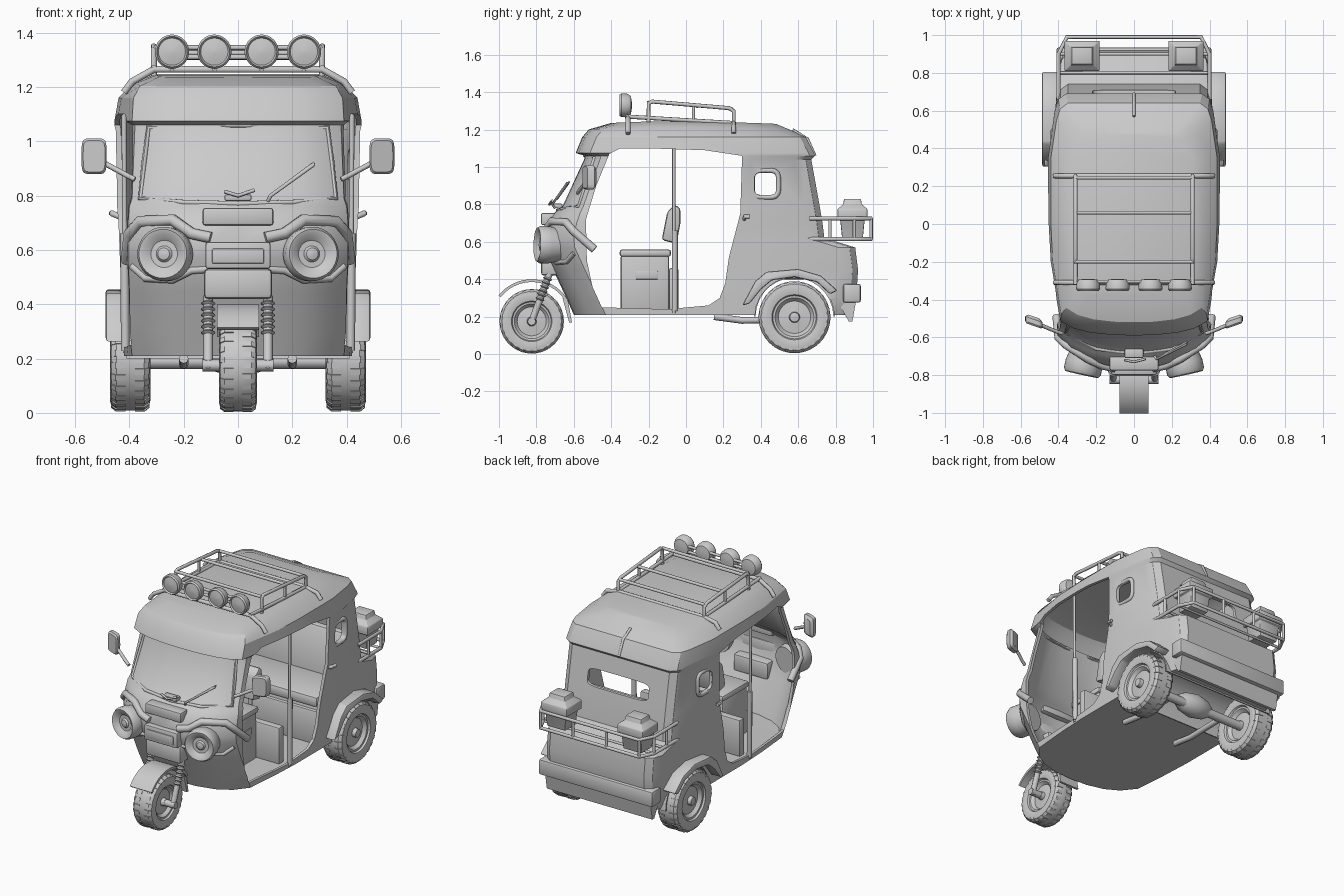
import bpy, bmesh, math
from mathutils import Vector, Matrix

cube = bpy.data.objects.get("Cube")
if cube:
    bpy.data.objects.remove(cube)

grey = bpy.data.materials.new("plain grey")
grey.use_nodes = True
GREY = (0.6, 0.6, 0.6, 1)
grey.diffuse_color = GREY
grey.node_tree.nodes["Principled BSDF"].inputs["Base Color"].default_value = GREY


def activate(ob):
    bpy.ops.object.select_all(action='DESELECT')
    ob.select_set(True)
    bpy.context.view_layer.objects.active = ob


def finish(ob, angle=35):
    activate(ob)
    for m in list(ob.modifiers):
        bpy.ops.object.modifier_apply(modifier=m.name)
    bpy.ops.object.shade_smooth_by_angle(angle=math.radians(angle))
    return ob


def mesh(name, verts, faces, bevel=0, done=True):
    me = bpy.data.meshes.new(name)
    me.from_pydata(verts, [], faces)
    bm = bmesh.new()
    bm.from_mesh(me)
    bmesh.ops.remove_doubles(bm, verts=bm.verts, dist=1e-5)
    bmesh.ops.recalc_face_normals(bm, faces=bm.faces)
    bm.to_mesh(me)
    bm.free()
    me.materials.append(grey)
    ob = bpy.data.objects.new(name, me)
    bpy.context.collection.objects.link(ob)
    if bevel:
        m = ob.modifiers.new("bevel", 'BEVEL')
        m.width, m.segments = bevel, 2
    return finish(ob) if done else ob


def loft(name, rings, bevel=0):
    n = len(rings[0])
    faces = [(k * n + i, k * n + (i + 1) % n, (k + 1) * n + (i + 1) % n, (k + 1) * n + i)
             for k in range(len(rings) - 1) for i in range(n)]
    faces += [tuple(range(n)), tuple(range((len(rings) - 1) * n, len(rings) * n))]
    return mesh(name, [p for r in rings for p in r], faces, bevel)


def rect(c, z, sx, sy):
    return [(c[0] + a * sx / 2, c[1] + b * sy / 2, z) for a, b in ((-1, -1), (1, -1), (1, 1), (-1, 1))]


def box(name, x, y, z, bevel=0.01):
    c, sx, sy = ((x[0] + x[1]) / 2, (y[0] + y[1]) / 2), x[1] - x[0], y[1] - y[0]
    return loft(name, [rect(c, z[0], sx, sy), rect(c, z[1], sx, sy)], bevel)


def prism(name, pts, x0, x1, bevel=0):
    return loft(name, [[(x, y, z) for y, z in pts] for x in (x0, x1)], bevel)


def tube(name, pts, r, cyclic=False):
    cu = bpy.data.curves.new(name, 'CURVE')
    cu.dimensions, cu.bevel_depth, cu.bevel_resolution, cu.use_fill_caps = '3D', r, 2, True
    sp = cu.splines.new('POLY')
    sp.points.add(len(pts) - 1)
    for p, q in zip(sp.points, pts):
        p.co = (*q, 1)
    sp.use_cyclic_u = cyclic
    ob = bpy.data.objects.new(name, cu)
    bpy.context.collection.objects.link(ob)
    cu.materials.append(grey)
    activate(ob)
    bpy.ops.object.convert(target='MESH')
    return finish(bpy.context.object, 50)


def lathe(name, profile, center, axis, steps=32):
    # profile holds (radius, distance along axis)
    rot = Vector((0, 0, 1)).rotation_difference(Vector(axis)).to_matrix()
    rings = [[tuple(Vector(center) + rot @ Vector((r * math.cos(t), r * math.sin(t), h)))
              for t in (2 * math.pi * i / steps for i in range(steps))] for r, h in profile]
    return loft(name, rings)


def arch(name, c, r0, r1, a0, a1, x0, x1, n=14):
    ang = [math.radians(a0 + (a1 - a0) * i / n) for i in range(n + 1)]
    rings = [[(x, c[0] + r * math.cos(a), c[1] + r * math.sin(a))
              for x, r in ((x0, r0), (x1, r0), (x1, r1), (x0, r1))] for a in ang]
    return loft(name, rings)


def rounded(cy, cz, w, h, p=4, n=28):
    pts = []
    for i in range(n):
        c, s = math.cos(2 * math.pi * i / n), math.sin(2 * math.pi * i / n)
        pts.append((cy + math.copysign(w * abs(c) ** (2 / p), c), cz + math.copysign(h * abs(s) ** (2 / p), s)))
    return pts


# Cab levels: z, front y, back y, front / middle / back half width, front roundness
LEVELS = [(.21, -.60, .87, .39, .42, .38, 1), (.30, -.64, .91, .40, .425, .40, 1),
          (.45, -.71, .92, .40, .43, .40, 1), (.57, -.765, .905, .405, .435, .40, 1),
          (.62, -.77, .74, .405, .437, .41, 1), (.70, -.755, .73, .405, .44, .41, 1),
          (.76, -.70, .72, .40, .445, .41, .8), (.79, -.66, .715, .39, .445, .41, .65),
          (1.04, -.545, .67, .38, .45, .41, .5), (1.06, -.54, .69, .38, .455, .42, .5),
          (1.075, -.59, .685, .39, .455, .42, .45), (1.16, -.555, .64, .385, .44, .41, .45),
          (1.215, -.52, .56, .36, .385, .35, .45), (1.245, -.40, .48, .29, .31, .28, .3)]


def half_outline(l):
    z, yf, yb, wf, wm, wb, b = l
    k = wf / .4
    pts = [(0, yf), (.12 * k, yf + .006 * b), (.24 * k, yf + .035 * b), (.33 * k, yf + .085 * b), (wf, yf + .17 * b),
           (wm - .01, -.2), (wm, .0), (wm, .35), (wb, yb - .09), (wb - .02, yb - .03), (wb - .06, yb), (0, yb)]
    drop = .04 if z > 1.2 else 0
    return [(x, y, z - drop * max(0, abs(y + .02) - .15)) for x, y in pts]


def front_y(x, z):
    # depth of the front skin at a given place
    for a, b in zip(LEVELS, LEVELS[1:]):
        if a[0] <= z <= b[0]:
            t = (z - a[0]) / (b[0] - a[0])
            pts = half_outline([p + (q - p) * t for p, q in zip(a, b)])
            for p, q in zip(pts[:5], pts[1:6]):
                if p[0] <= abs(x) <= q[0]:
                    return p[1] + (q[1] - p[1]) * (abs(x) - p[0]) / (q[0] - p[0])
    return -.6


def on_front(x, z, off=0):
    return (x, front_y(x, z) - off, z)


# Cab shell
verts, faces, N = [], [], 22
for l in LEVELS:
    h = half_outline(l)
    verts += h + [(-x, y, z) for x, y, z in h[-2:0:-1]]
for k in range(len(LEVELS) - 1):
    for i in range(N):
        j = (i + 1) % N
        faces.append((k * N + i, k * N + j, k * N + N + j, k * N + N + i))
for o in (0, (len(LEVELS) - 1) * N):
    for i in range(11):
        f = [o + i, o + i + 1, o + (N - i - 1) % N, o + (N - i) % N]
        faces.append(tuple(dict.fromkeys(f)))
cab = mesh("cab_shell", verts, faces, done=False)
sol = cab.modifiers.new("skin", 'SOLIDIFY')
sol.thickness, sol.offset = .02, -1

door = [(-.41, 1.07), (-.48, .9), (-.535, .72), (-.53, .5), (-.5, .36), (-.45, .25), (-.1, .24), (.12, .26),
        (.18, .3), (.21, .38), (.23, .52), (.29, .75), (.3, 1.06), (.1, 1.09), (-.2, 1.1), (-.35, 1.1)]
wheel_hole = [(.58 + .212 * math.cos(a * .2618), .2 + .212 * math.sin(a * .2618)) for a in range(24)]
cutters = [prism("door_cutter", door, -1, 1), prism("porthole_cutter", rounded(.425, .91, .06, .062), -1, 1),
           prism("wheel_cutter", wheel_hole, -1, 1),
           loft("rear_window_cutter", [[(x, y, z) for x, z in rounded(0, .88, .22, .055, 6)] for y in (.5, 1)])]
for c in cutters:
    m = cab.modifiers.new("cut", 'BOOLEAN')
    m.object, m.solver = c, 'EXACT'
finish(cab, 30)
for c in cutters:
    bpy.data.objects.remove(c)

# Front details
seal = [(-.36, .79), (-.2, .775), (0, .77), (.2, .775), (.36, .79), (.345, .93), (.33, 1.05), (0, 1.06), (-.33, 1.05), (-.345, .93)]
tube("windscreen_seal", [on_front(x, z) for x, z in seal], .01, True)
box("nose_panel", (-.13, .13), (-.775, -.70), (.69, .755))
box("grille_frame", (-.12, .12), (-.80, -.74), (.53, .63))
box("grille_insert", (-.095, .095), (-.806, -.78), (.55, .605), .004)
box("fork_cover", (-.125, .125), (-.775, -.66), (.42, .53), .015)
tube("wiper_arm", [(.11, -.70, .78), (.12, -.715, .80), (.28, -.635, .915)], .007)
tube("wiper_blade", [(.16, -.69, .83), (.28, -.625, .92)], .006)
box("washer_mount", (-.05, .05), (-.71, -.66), (.78, .805), .008)
tube("washer_arm", [(-.05, -.72, .815), (0, -.73, .80), (.06, -.715, .82)], .007)
for s, side in ((1, "left"), (-1, "right")):
    lathe(side + "_headlight", [(.085, -.10), (.10, -.03), (.10, .015), (.09, .032), (.075, .028), (.05, .008),
                                (.03, .008), (.022, .018), (.005, .022)],
          (s * .27, -.765, .585), (s * .22, -1, .03))
    brow = [(.41, .56), (.40, .66), (.36, .705), (.24, .71), (.17, .66), (.1, .645)]
    tube(side + "_brow", [on_front(s * x, z, .005) for x, z in brow], .022)
    lower = [(.1, .53), (.17, .525), (.24, .49), (.34, .495), (.39, .54)]
    tube(side + "_cheek", [on_front(s * x, z) for x, z in lower], .014)
    tube(side + "_mirror_arm", [(s * .38, -.58, .86), (s * .41, -.57, .875), (s * .53, -.52, .94)], .010)
    loft(side + "_mirror", [[(x, y + (x - s * .53) * s * .35, z) for x, z in rounded(s * .53, .945, w, h, 5)]
                            for y, w, h in ((-.54, .04, .058), (-.53, .046, .066), (-.505, .046, .066), (-.49, .03, .05))])
    tube(side + "_door_handle", [(s * .43, .31, .72), (s * .465, .315, .735), (s * .465, .34, .735)], .011)
    tube(side + "_porthole_rim", [(s * (.43 + .015 * (.425 - y)), y, z) for y, z in rounded(.425, .91, .07, .072)], .013, True)
    # Door pole
    tube(side + "_pole", [(s * .415, -.065, .22), (s * .42, -.065, 1.13)], .009)
    tube(side + "_pole_sleeve", [(s * .415, -.06, .23), (s * .418, -.06, .66)], .016)
    # Rear arch flare
    flare = [(.30, .26), (.34, .27), (.40, .345), (.46, .395), (.58, .412), (.70, .385), (.77, .32),
             (.81, .34), (.72, .42), (.60, .455), (.43, .44), (.37, .39)]
    prism(side + "_arch_flare", flare, s * .39, s * .487, .01)

# Interior
box("driver_seat_base", (-.2, .2), (-.35, -.09), (.22, .53), .015)
box("driver_cushion", (-.21, .21), (-.355, -.08), (.52, .56), .015)
box("seat_hatch", (.195, .205), (-.27, -.15), (.40, .445), .003)
box("partition", (-.36, .36), (-.09, -.04), (.22, .46), .01)
prism("driver_backrest", [(-.13, .61), (-.05, .59), (-.03, .70), (-.03, .78), (-.06, .80), (-.10, .76)], -.2, .2, .015)
for x in (-.13, .13):
    tube("backrest_post", [(x, -.06, .45), (x, -.06, .65)], .014)
box("bench_base", (-.385, .385), (.28, .64), (.40, .46), .01)
box("bench_front", (-.385, .385), (.26, .32), (.22, .44), .01)
box("bench_cushion", (-.385, .385), (.26, .62), (.46, .53), .02)
prism("bench_backrest", [(.55, .52), (.66, .52), (.67, .8), (.62, .8)], -.38, .38, .015)
arch("wheel_tunnel", (.58, .2), .208, .216, 0, 180, -.41, .41)

# Wheels with tread lugs
TYRE = [(.06, .44), (.13, .42), (.15, .26), (.45, .22), (.54, .36), (.60, .37), (.63, .45), (.8, .5), (.92, .46), (.985, .34)]


def wheel(name, x, y, z, r, w, lugs):
    prof = TYRE + [(a, -b) for a, b in reversed(TYRE)]
    lathe(name + "_wheel", [(a * r, b * w) for a, b in prof], (x, y, z), (1, 0, 0), 40)
    verts, faces = [], []
    for i in range(lugs):
        for s in (1, -1):
            t = 2 * math.pi * (i + (s > 0) * .5) / lugs
            rot = Matrix.Rotation(t, 3, 'X')
            o, d = len(verts), r * 1.5 / lugs
            for rr, xx in ((1, .12), (1, .36), (.93, .475), (.86, .48), (.86, .12)):
                for e in (-d, d):
                    verts.append(tuple(rot @ Vector((s * xx * w, e, rr * r)) + Vector((x, y, z))))
            faces += [(o + 2 * k, o + 2 * k + 1, o + (2 * k + 3) % 10, o + (2 * k + 2) % 10) for k in range(5)]
            faces += [tuple(o + 2 * k + e for k in range(5)) for e in (0, 1)]
    mesh(name + "_tread", verts, faces)


wheel("front", 0, -.825, .175, .172, .14, 26)
wheel("left_rear", .397, .58, .197, .192, .148, 26)
wheel("right_rear", -.397, .58, .197, .192, .148, 26)

# Front fork and mudguard
arch("front_mudguard", (-.825, .175), .21, .225, 30, 142, -.078, .078)
prism("front_mud_flap", [(-.63, .28), (-.61, .17), (-.625, .17), (-.66, .30)], -.07, .07)
tube("front_axle", [(-.13, -.825, .175), (.13, -.825, .175)], .022)
for x in (-.11, .11):
    tube("fork_leg", [(x, -.83, .16), (x, -.73, .43)], .018)
    for i in range(6):
        t = .5 + i * .08
        lathe("fork_spring", [(.016, -.008), (.027, 0), (.016, .008)], (x, -.83 + .1 * t, .16 + .27 * t), (0, .35, 1), 14)

# Rear axle and drive unit
tube("rear_axle", [(-.36, .58, .19), (.36, .58, .19)], .028)
lathe("drive_unit", [(.03, -.13), (.06, -.08), (.075, 0), (.06, .08), (.03, .13)], (0, .56, .21), (1, 0, 0), 20)
for x in (-.2, .2):
    tube("trailing_arm", [(x, .15, .2), (x, .3, .18), (x, .56, .185)], .018)

# Rear bumper
box("rear_bumper", (-.41, .41), (.84, .935), (.275, .375), .012)
prism("rear_flap", [(.80, .30), (.87, .175), (.89, .175), (.91, .29)], -.38, .38)

# Rear rack with fuel cans
path = [(-.40, .66), (-.40, .90), (-.355, .99), (.355, .99), (.40, .90), (.40, .66)]
for z in (.725, .615):
    tube("rear_rack_rail", [(x, y, z) for x, y in path], .011)
for x, y in [(a, b) for a, b in path if b > .7] + [(-.40, .77), (.40, .77), (-.12, .99), (.12, .99)]:
    tube("rear_rack_post", [(x, y, .615), (x, y, .725)], .009)
for y in (.80, .90):
    tube("rear_rack_cross", [(-.4, y, .615), (.4, y, .615)], .008)
for x in (-.275, .275):
    steps = ((.615, .13, .11), (.715, .15, .13), (.72, .185, .16), (.775, .185, .16), (.80, .12, .10), (.83, .11, .09))
    loft("fuel_can", [rect((x, .89), z, a, b) for z, a, b in steps], .005)

# Roof rack and lamps
for s in (1, -1):
    x = s * .31
    tube("roof_rack_rail", [(x, -.20, 1.24), (x, -.20, 1.34), (x, -.18, 1.35), (x, .23, 1.315), (x, .255, 1.30), (x, .255, 1.21)], .011)
    tube("roof_rack_runner", [(x, -.32, 1.27), (x, .26, 1.235)], .011)
    tube("roof_rack_post", [(x, .04, 1.25), (x, .04, 1.33)], .009)
for y, z in ((-.20, 1.345), (.06, 1.325), (.245, 1.31)):
    tube("roof_rack_cross", [(-.31, y, z), (.31, y, z)], .01)
for y, z in ((-.31, 1.265), (.255, 1.235)):
    tube("roof_rack_foot", [(-.42, y, 1.18), (-.39, y, 1.22), (-.31, y, z), (.31, y, z), (.39, y, 1.22), (.42, y, 1.18)], .013)
for z in (1.31, 1.345):
    tube("lamp_bar", [(-.26, -.305, z), (.26, -.305, z)], .009)
for x in (-.243, -.087, .087, .243):
    lathe("roof_lamp", [(.02, -.035), (.05, -.03), (.062, -.01), (.063, .02), (.056, .03), (.05, .02), (.01, .028)], (x, -.325, 1.33), (0, -1, 0))
    tube("lamp_stem", [(x, -.315, 1.26), (x, -.315, 1.33)], .01)
tube("roof_rib", [(0, .57, 1.20), (0, .65, 1.15), (0, .69, 1.06)], .008)
